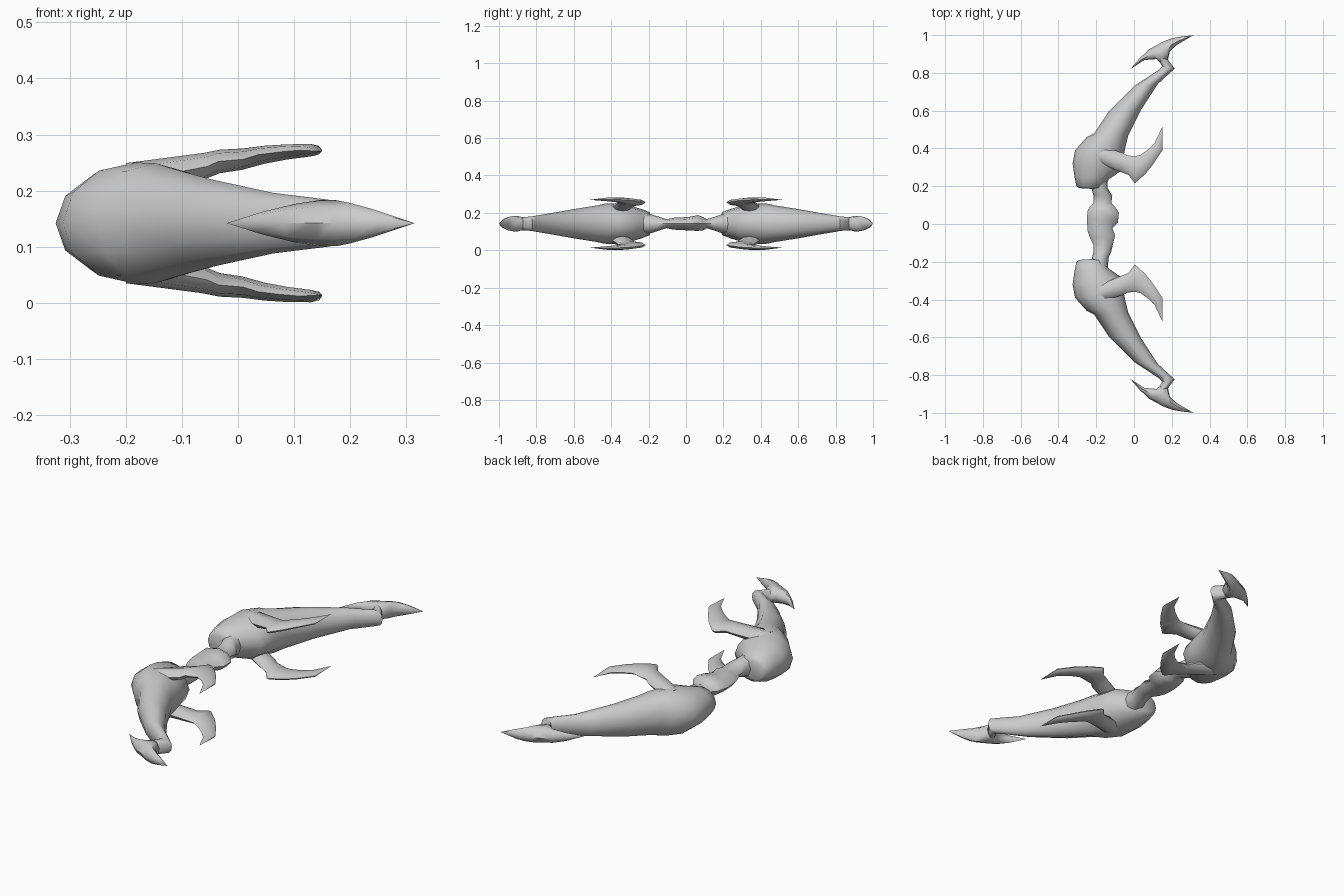
import bpy, bmesh, math
from mathutils import Vector

MID = 0.142   # height of the bow's mid-plane

grey = bpy.data.materials.new("plain_grey")
grey.diffuse_color = (0.6, 0.6, 0.6, 1)


def loft(name, rings, sides=10, flip_y=False, flip_z=False):
    """Skin elliptical rings; each is (x1, y1, x2, y2, z, half_height)."""
    bm = bmesh.new()
    loops = []
    for x1, y1, x2, y2, z, h in rings:
        a, b = Vector((x1, y1, z)), Vector((x2, y2, z))
        c, r = (a + b) / 2, (b - a) / 2
        loop = []
        for i in range(sides):
            t = 2 * math.pi * i / sides
            p = c + r * math.cos(t) + Vector((0, 0, h * math.sin(t)))
            if flip_y:
                p.y = -p.y
            if flip_z:
                p.z = 2 * MID - p.z
            loop.append(bm.verts.new(p))
        loops.append(loop)
    for l0, l1 in zip(loops, loops[1:]):
        for i in range(sides):
            j = (i + 1) % sides
            bm.faces.new((l0[i], l0[j], l1[j], l1[i]))
    bm.faces.new(loops[0])
    bm.faces.new(loops[-1])
    bmesh.ops.remove_doubles(bm, verts=bm.verts, dist=0.0004)
    bmesh.ops.recalc_face_normals(bm, faces=bm.faces)
    me = bpy.data.meshes.new(name)
    bm.to_mesh(me)
    bm.free()
    me.materials.append(grey)
    ob = bpy.data.objects.new(name, me)
    bpy.context.collection.objects.link(ob)
    bpy.ops.object.select_all(action='DESELECT')
    ob.select_set(True)
    bpy.context.view_layer.objects.active = ob
    bpy.ops.object.shade_smooth_by_angle(angle=math.radians(50))


# Gnarled grip in the middle
loft("grip", [
    (-.23, -.26, -.14, -.26, MID, .055),
    (-.225, -.19, -.135, -.18, MID, .05),
    (-.215, -.15, -.12, -.145, MID, .038),
    (-.215, -.11, -.11, -.10, MID, .024),
    (-.235, -.07, -.10, -.06, MID, .032),
    (-.245, -.04, -.115, -.02, MID, .033),
    (-.25, .03, -.085, .01, MID, .037),
    (-.245, .07, -.08, .06, MID + .004, .042),
    (-.235, .09, -.10, .09, MID, .036),
    (-.215, .11, -.12, .11, MID, .024),
    (-.215, .15, -.115, .15, MID, .036),
    (-.225, .19, -.14, .19, MID, .05),
    (-.23, .26, -.14, .26, MID, .055)], 8)

# Swollen shoulder tapering into a curved limb
limb = [
    (-.29, .19, -.21, .185, MID, .045),
    (-.305, .20, -.155, .19, MID, .062),
    (-.315, .25, -.135, .235, MID, .08),
    (-.325, .32, -.07, .28, MID, .097),
    (-.312, .39, -.055, .36, MID, .108),
    (-.25, .46, -.045, .41, MID, .107),
    (-.21, .48, -.03, .47, MID, .098),
    (-.13, .60, .035, .60, MID, .078),
    (0, .73, .125, .74, MID, .054),
    (.13, .815, .19, .80, MID, .042),
    (.15, .835, .215, .822, MID, .038),
    (.12, .88, .18, .87, MID, .036)]

# Crescent blade at the limb's end, pointed both ways
blade = [
    (-.02, .82, -.02, .82, MID, 0),
    (.055, .868, .03, .878, MID, .02),
    (.12, .873, .08, .925, MID, .034),
    (.15, .84, .14, .958, MID, .041),
    (.18, .87, .17, .972, MID, .041),
    (.19, .915, .21, .985, MID, .036),
    (.23, .95, .25, .992, MID, .025),
    (.315, 1, .315, 1, MID, 0)]

# Hooked prong, one above and one below each limb
prong = [
    (-.20, .33, -.20, .42, .215, .034),
    (-.07, .275, -.055, .375, .243, .024),
    (-.03, .26, -.035, .362, .252, .021),
    (.005, .215, .01, .36, .256, .019),
    (.06, .265, .035, .366, .264, .016),
    (.10, .315, .075, .395, .269, .0135),
    (.15, .39, .11, .43, .272, .011),
    (.15, .515, .15, .515, .27, 0)]

for side, fy in (("back", False), ("front", True)):
    loft(side + "_limb", limb, 12, fy)
    loft(side + "_blade", blade, 8, fy)
    loft(side + "_upper_prong", prong, 8, fy)
    loft(side + "_lower_prong", prong, 8, fy, True)
